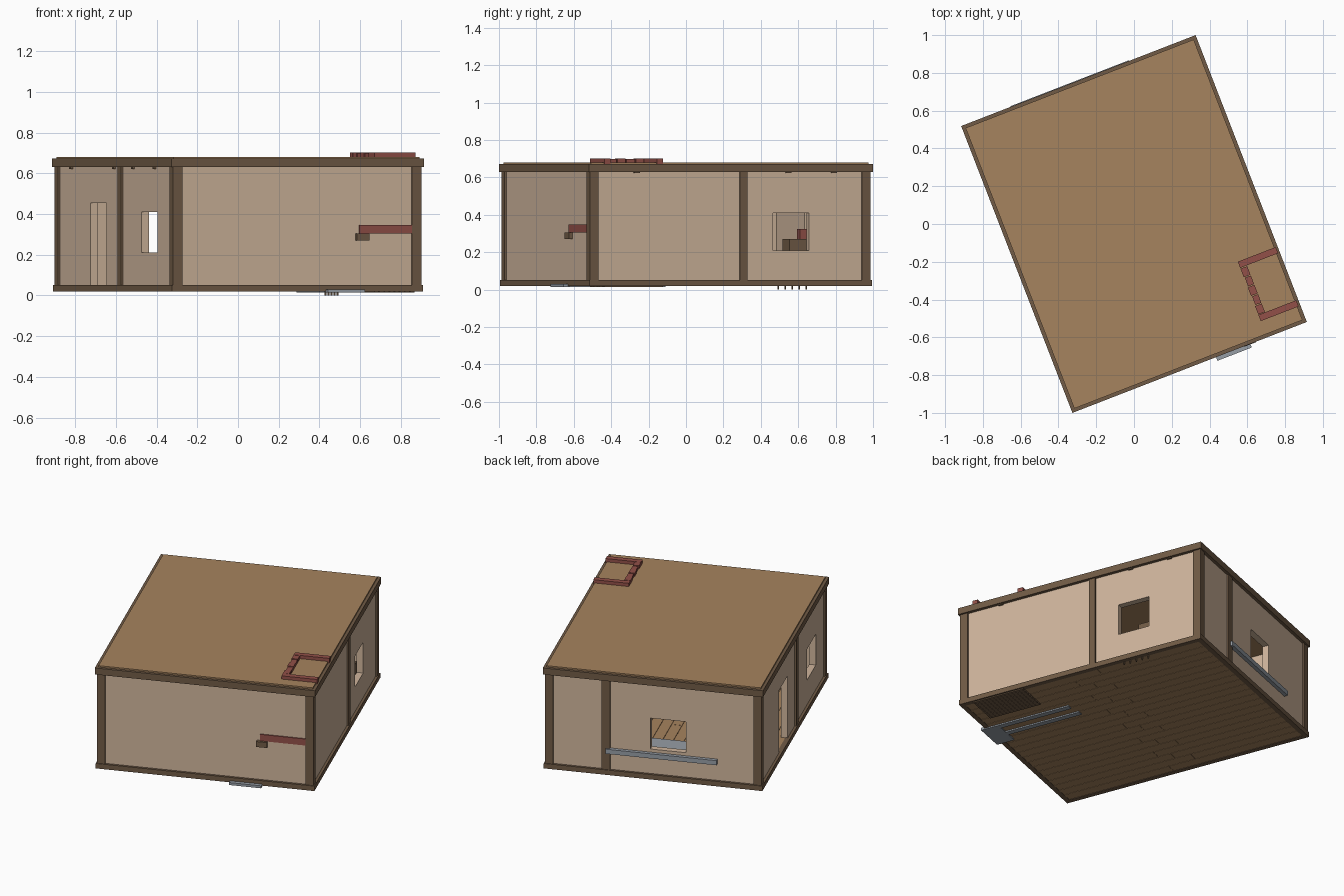
import bpy, bmesh, math

if "Cube" in bpy.data.objects:
    bpy.data.objects.remove(bpy.data.objects["Cube"])

ANGLE = math.radians(21.2)   # the hut is turned on its plot


def material(name, r, g, b):
    m = bpy.data.materials.new(name)
    lin = [((c / 255 + 0.055) / 1.055) ** 2.4 for c in (r, g, b)]
    m.diffuse_color = (*lin, 1)
    m.use_nodes = True
    m.node_tree.nodes["Principled BSDF"].inputs["Base Color"].default_value = m.diffuse_color
    return m


WALL = material("beige plaster", 207, 181, 156)
BEAM = material("dark timber", 113, 91, 70)
PLANK = material("brown planks", 166, 131, 94)
RED = material("red wood", 146, 80, 72)
GREY = material("grey metal", 150, 157, 165)


def boxes(name, mat, blocks):
    """One object from axis-aligned blocks (u0, u1, v0, v1, z0, z1) in the hut's own frame."""
    bm = bmesh.new()
    for u0, u1, v0, v1, z0, z1 in blocks:
        vs = bmesh.ops.create_cube(bm, size=1)["verts"]
        for p in vs:
            p.co = (u1 if p.co.x > 0 else u0, v1 if p.co.y > 0 else v0, z1 if p.co.z > 0 else z0)
    me = bpy.data.meshes.new(name)
    bm.to_mesh(me)
    bm.free()
    me.materials.append(mat)
    ob = bpy.data.objects.new(name, me)
    ob.rotation_euler.z = ANGLE
    bpy.context.collection.objects.link(ob)
    return ob


def ring(hu, hv, w, z0, z1):
    """Four blocks forming a rectangular frame."""
    return [(-hu, hu, s * hv - w * (s > 0), s * hv + w * (s < 0), z0, z1) for s in (-1, 1)] + \
           [(s * hu - w * (s > 0), s * hu + w * (s < 0), -hv + w, hv - w, z0, z1) for s in (-1, 1)]


def wall(name, along_u, outer, half, holes=()):
    """Wall 0.04 thick; holes are (start, end, bottom, top), sorted along the wall."""
    z0, z1, t = 0.05, 0.63, 0.04
    rects, at = [], -half
    for a, b, lo, hi in holes:
        rects += [(at, a, z0, z1), (a, b, hi, z1)]
        if lo > z0:
            rects.append((a, b, z0, lo))
        at = b
    rects.append((at, half, z0, z1))
    c0, c1 = sorted((outer, outer - math.copysign(t, outer)))
    boxes(name, WALL, [(a, b, c0, c1, l, h) if along_u else (c0, c1, a, b, l, h)
                       for a, b, l, h in rects])


# Walls with windows and doorway
wall("front_wall", True, -0.795, 0.645)
wall("back_wall", True, 0.795, 0.645, [(-0.195, 0.02, 0.21, 0.41)])
wall("right_wall", False, 0.645, 0.755, [(0.25, 0.455, 0.21, 0.41)])
wall("left_wall", False, -0.645, 0.755, [(-0.57, -0.35, 0.21, 0.41), (0.122, 0.343, 0.05, 0.455)])

# Timber frame
boxes("base_beams", BEAM, ring(0.661, 0.81, 0.03, 0.02, 0.052))
boxes("top_beams", BEAM, ring(0.6656, 0.8144, 0.018, 0.63, 0.672))
boxes("corner_posts", BEAM, [(min(s * 0.655, s * 0.605), max(s * 0.655, s * 0.605),
                              min(t * 0.805, t * 0.755), max(t * 0.805, t * 0.755), 0.05, 0.632)
                             for s in (-1, 1) for t in (-1, 1)])
boxes("middle_posts", BEAM, [(0.60, 0.655, 0.057, 0.10, 0.05, 0.632),
                             (-0.655, -0.60, -0.10, -0.05, 0.05, 0.632),
                             (0.262, 0.312, 0.755, 0.805, 0.05, 0.632)])
boxes("beam_pegs", BEAM, [(-0.657, -0.645, v, v + 0.02, 0.622, 0.632) for v in (-0.55, -0.26, 0.0, 0.58)]
      + [(0.645, 0.657, v, v + 0.03, 0.624, 0.632) for v in (-0.55, 0.32, 0.58)])

# Roof slab, rim inside the top beams
boxes("roof", PLANK, [(-0.6476, 0.6476, -0.7964, 0.7964, 0.631, 0.681)])

# Floor planks with staggered joints
planks, n, hu = [], 20, 0.63
step = 2 * hu / n
for i in range(n):
    u, joint = -hu + i * step, (-0.08, 0.1, 0.0)[i % 3]
    planks += [(u, u + step - 0.002, -0.78, joint - 0.001, 0.022, 0.05),
               (u, u + step - 0.002, joint + 0.001, 0.78, 0.022, 0.05)]
boxes("floor_planks", PLANK, planks)

# Loft rack, rising from the floor through the roof
boxes("loft_rail", RED, [(0.44, 0.655, -0.42, -0.385, 0.655, 0.702),
                         (0.44, 0.655, -0.722, -0.687, 0.655, 0.702)]
      + [(0.44 + 0.004 * (i % 2), 0.478, -0.685 + i * 0.053, -0.637 + i * 0.053, 0.655,
          0.702 - 0.003 * (i % 2)) for i in range(5)])
boxes("loft_posts", RED, [(u, u + 0.03, v, v + 0.03, 0.05, 0.66)
                          for u in (0.445, 0.6) for v in (-0.72, -0.417)])
boxes("loft_deck", RED, [(0.33, 0.61, -0.802, -0.40, 0.305, 0.347)])
boxes("loft_bracket", BEAM, [(0.31, 0.375, -0.817, -0.75, 0.27, 0.305)])
boxes("floor_grate", BEAM, [(0.44 + i * 0.027, 0.462 + i * 0.027, -0.72, -0.385, 0.014, 0.024)
                            for i in range(8)])

# Low grey bed frame, its runners showing under the floor
boxes("bed_frame", GREY, [(0.15, 0.345, -0.835, -0.72, 0.014, 0.03),
                          (0.31, 0.345, -0.75, -0.25, 0.014, 0.024),
                          (0.22, 0.255, -0.75, -0.23, 0.014, 0.024)])

# Kitchen counter along the back wall
boxes("counter_top", GREY, [(-0.386, 0.287, 0.60, 0.818, 0.16, 0.19)])
boxes("counter_body", BEAM, [(-0.35, 0.27, 0.63, 0.755, 0.05, 0.16)])

# Cabinet and stool by the right window
boxes("cabinet", BEAM, [(0.50, 0.60, 0.36, 0.48, 0.05, 0.27)])
boxes("cabinet_crate", RED, [(0.53, 0.58, 0.43, 0.475, 0.27, 0.325)])
boxes("bench_feet", BEAM, [(0.63, 0.638, 0.28 + i * 0.04, 0.287 + i * 0.04, 0.0, 0.024)
                           for i in range(5)])
